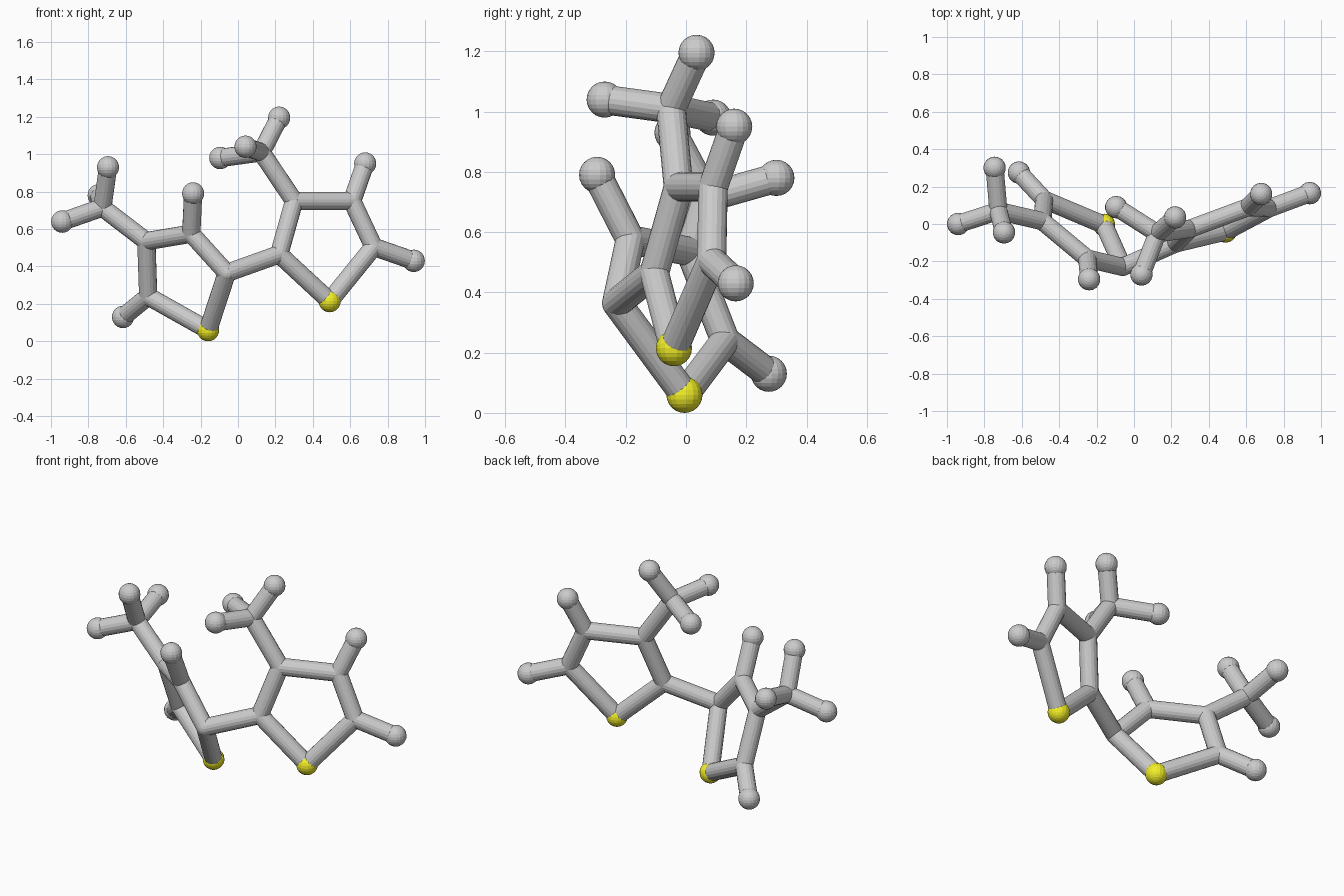
import bpy
from mathutils import Vector

if "Cube" in bpy.data.objects:
    bpy.data.objects.remove(bpy.data.objects["Cube"])

TIP_R, JOINT_R, ROD_R = 0.06, 0.049, 0.049

# Joint positions of the two five-sided rings and their side arms
P = {
    # left ring
    "S1": (-0.16, -0.005, 0.06), "A1": (-0.48, 0.13, 0.24), "B1": (-0.49, 0.015, 0.535),
    "C1": (-0.25, -0.185, 0.575), "D1": (-0.06, -0.23, 0.365),
    "HA1": (-0.615, 0.275, 0.13), "HC1": (-0.24, -0.295, 0.79),
    "M1": (-0.725, 0.07, 0.715),
    "HM1a": (-0.94, 0.0, 0.64), "HM1b": (-0.695, -0.045, 0.93), "HM1c": (-0.745, 0.3, 0.78),
    # right ring
    "S2": (0.49, -0.04, 0.215), "A2": (0.725, 0.085, 0.505), "B2": (0.61, 0.09, 0.75),
    "C2": (0.30, -0.025, 0.75), "D2": (0.22, -0.105, 0.465),
    "HA2": (0.94, 0.165, 0.43), "HB2": (0.68, 0.16, 0.95),
    "M2": (0.125, -0.05, 1.01),
    "HM2a": (0.22, 0.035, 1.195), "HM2b": (0.04, -0.27, 1.04), "HM2c": (-0.095, 0.09, 0.98),
}
P = {k: Vector(v) for k, v in P.items()}

yellow = bpy.data.materials.new("yellow")
yellow.diffuse_color = (0.9, 0.87, 0.02, 1)
yellow.use_nodes = True
yellow.node_tree.nodes["Principled BSDF"].inputs["Base Color"].default_value = yellow.diffuse_color


def ball(name, pos, radius, mat=None):
    bpy.ops.mesh.primitive_uv_sphere_add(segments=18, ring_count=12, radius=radius, location=pos)
    ob = bpy.context.object
    ob.name = name
    if mat:
        ob.data.materials.append(mat)


def rod(name, a, b):
    d = b - a
    bpy.ops.mesh.primitive_cylinder_add(vertices=18, radius=ROD_R, depth=d.length,
                                        location=(a + b) / 2)
    ob = bpy.context.object
    ob.name = name
    ob.rotation_euler = d.to_track_quat('Z', 'Y').to_euler()


# Balls: yellow corners, large end tips, small joints flush with the rods
for key, pos in P.items():
    if key[0] == "S":
        ball("yellow_corner_ball", pos, TIP_R, yellow)
    elif key[0] == "H":
        ball("end_ball", pos, TIP_R)
    else:
        ball("joint_ball", pos, JOINT_R)

# Ring rods
for n in "12":
    ring = [c + n for c in "SABCD"]
    for a, b in zip(ring, ring[1:] + ring[:1]):
        rod("ring_rod", P[a], P[b])
    # three-pronged arm ends
    for c in "abc":
        rod("prong_rod", P["M" + n], P["HM" + n + c])

# Bridge between rings, arms and single side rods
rod("bridge_rod", P["D1"], P["D2"])
rod("arm_rod", P["B1"], P["M1"])
rod("arm_rod", P["C2"], P["M2"])
for key in ("A1", "C1", "A2", "B2"):
    rod("side_rod", P[key], P["H" + key])
